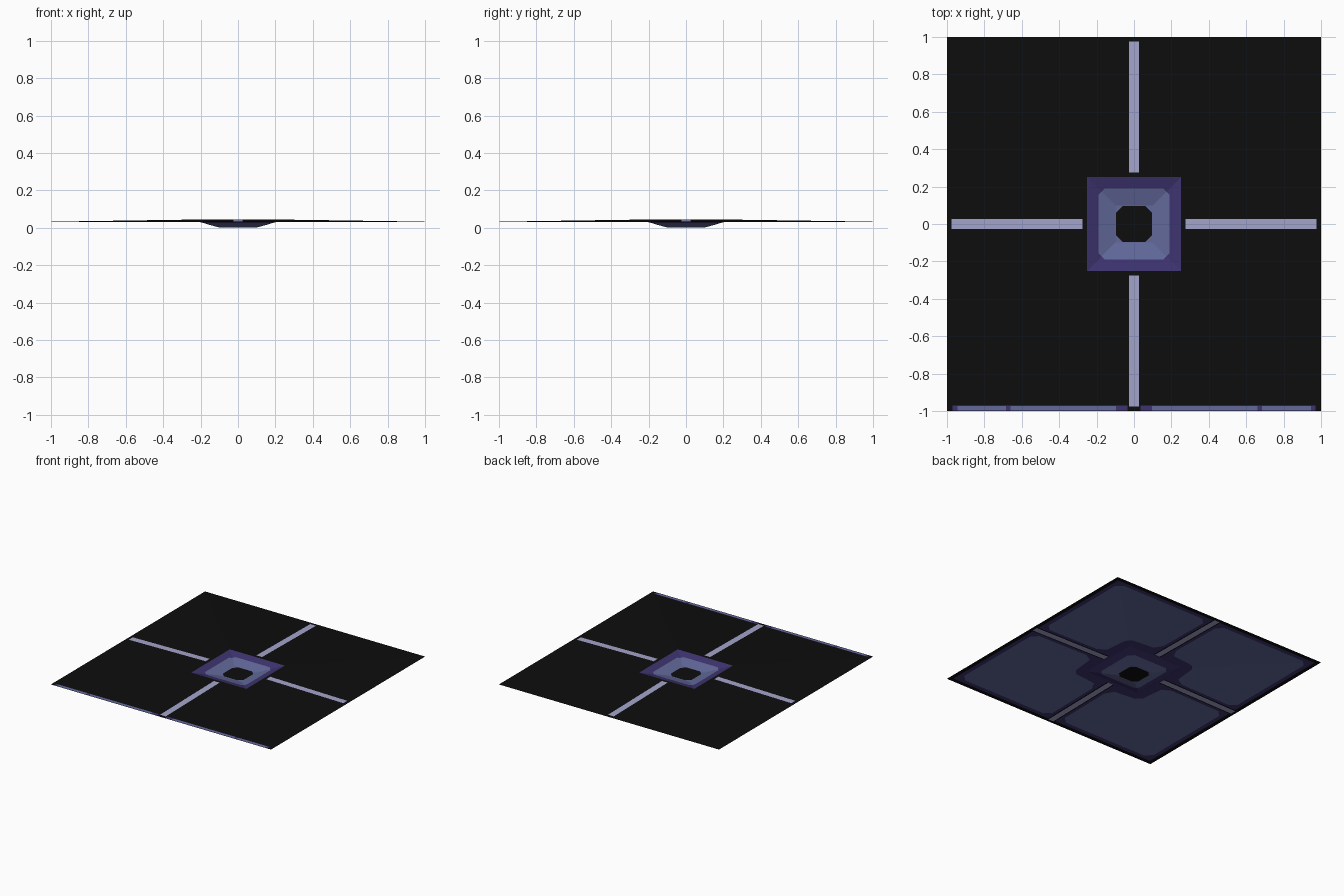
import bpy, bmesh
from mathutils import Vector

if "Cube" in bpy.data.objects:
    bpy.data.objects.remove(bpy.data.objects["Cube"])


def material(name, rgb):
    m = bpy.data.materials.new(name)
    m.diffuse_color = (*rgb, 1)
    m.use_nodes = True
    m.node_tree.nodes["Principled BSDF"].inputs["Base Color"].default_value = m.diffuse_color
    return m


BLACK = material("black", (0.004, 0.004, 0.004))
PURPLE = material("deep purple", (0.047, 0.034, 0.158))
SLATE = material("slate blue", (0.122, 0.140, 0.325))
LAVENDER = material("pale lavender", (0.37, 0.37, 0.60))

RIM, FLOOR = 0.25, 0.10      # half sizes of the dish rim and dish floor


def height(x, y):
    """Shallow hipped roof with a sunken square dish in the middle."""
    m = max(abs(x), abs(y))
    if m >= RIM:
        return 0.044 - 0.011 * (m - RIM) / (1 - RIM)
    return 0.003 + 0.041 * max(0, m - FLOOR) / (RIM - FLOOR)


def sheet(name, outlines, dz, mat, hole=False):
    """Lay flat outlines on the roof surface; dz < 0 makes them face down."""
    bm = bmesh.new()
    for pts in outlines:
        bm.faces.new([bm.verts.new((x, y, 0)) for x, y in pts])
    cuts = [((0, 0, 0), (1, 1, 0)), ((0, 0, 0), (1, -1, 0))]
    for d in (RIM, FLOOR):
        for s in (-d, d):
            cuts += [((s, 0, 0), (1, 0, 0)), ((0, s, 0), (0, 1, 0))]
    for co, no in cuts:
        bmesh.ops.bisect_plane(bm, geom=bm.verts[:] + bm.edges[:] + bm.faces[:],
                               dist=1e-5, plane_co=co, plane_no=Vector(no).normalized())
    if hole:
        inner = [f for f in bm.faces
                 if max(map(abs, f.calc_center_median()[:2])) < RIM - 1e-4]
        bmesh.ops.delete(bm, geom=inner, context='FACES')
    for v in bm.verts:
        v.co.z = height(v.co.x, v.co.y) + dz
    for f in bm.faces:
        f.normal_update()
        if f.normal.z * (1 if dz >= 0 else -1) < 0:
            f.normal_flip()
    me = bpy.data.meshes.new(name)
    bm.to_mesh(me)
    bm.free()
    me.materials.append(mat)
    ob = bpy.data.objects.new(name, me)
    bpy.context.collection.objects.link(ob)
    return ob


def rect(x0, x1, y0, y1):
    return [(x0, y0), (x1, y0), (x1, y1), (x0, y1)]


def square(r, c=0):
    """Square outline of half size r with corners cut by c."""
    if not c:
        return rect(-r, r, -r, r)
    k = r - c
    return [(-k, -r), (k, -r), (r, -k), (r, k), (k, r), (-k, r), (-r, k), (-r, -k)]


def cross(a, b, w):
    """Four strips running outwards from a to b, half width w."""
    return [rect(a, b, -w, w), rect(-b, -a, -w, w),
            rect(-w, w, a, b), rect(-w, w, -b, -a)]


# Roof: black top, dark framed underside
sheet("roof_top", [square(1)], 0, BLACK, hole=True)
sheet("roof_underside", [square(1)], -0.0005, BLACK, hole=True)
sheet("underside_frame", [square(0.965)], -0.0012, PURPLE, hole=True)

# Four underside panels with a notch around the dish
half = [(0.06, 0.42), (0.10, 0.35), (0.29, 0.33)]
panel = half + [(y, x) for x, y in reversed(half)] + [
    (0.88, 0.06), (0.93, 0.11), (0.93, 0.88), (0.88, 0.93), (0.11, 0.93), (0.06, 0.88)]
sheet("underside_panels", [[(x * sx, y * sy) for x, y in panel]
                           for sx in (-1, 1) for sy in (-1, 1)], -0.002, SLATE)

# Ribs seen above and below, with a dark gap under them
sheet("ribs_top", cross(0.275, 0.975, 0.026), 0.0015, LAVENDER)
sheet("rib_gaps", cross(0.275, 0.98, 0.034), -0.002, BLACK)
sheet("ribs_underside", cross(0.275, 0.975, 0.024), -0.0028, LAVENDER)

# Dish: purple rim, slate slope, black floor, on both sides
for side, s in (("top", 1), ("underside", -1)):
    sheet("dish_rim_" + side, [square(RIM)], s * 0.0004, PURPLE)
    sheet("dish_slope_" + side, [square(0.19, 0.035)], s * 0.0012, SLATE)
    sheet("dish_floor_" + side, [square(0.095, 0.034)], s * 0.002, BLACK)

# Coloured strip along the front edge
sheet("front_trim", [rect(-0.97, -0.035, -1, -0.97), rect(0.035, 0.97, -1, -0.97)],
      0.0006, PURPLE)
sheet("front_trim_panels", [rect(min(s * a, s * b), max(s * a, s * b), -0.998, -0.972)
                            for s in (-1, 1) for a, b in ((0.095, 0.66), (0.685, 0.945))],
      0.0012, SLATE)
